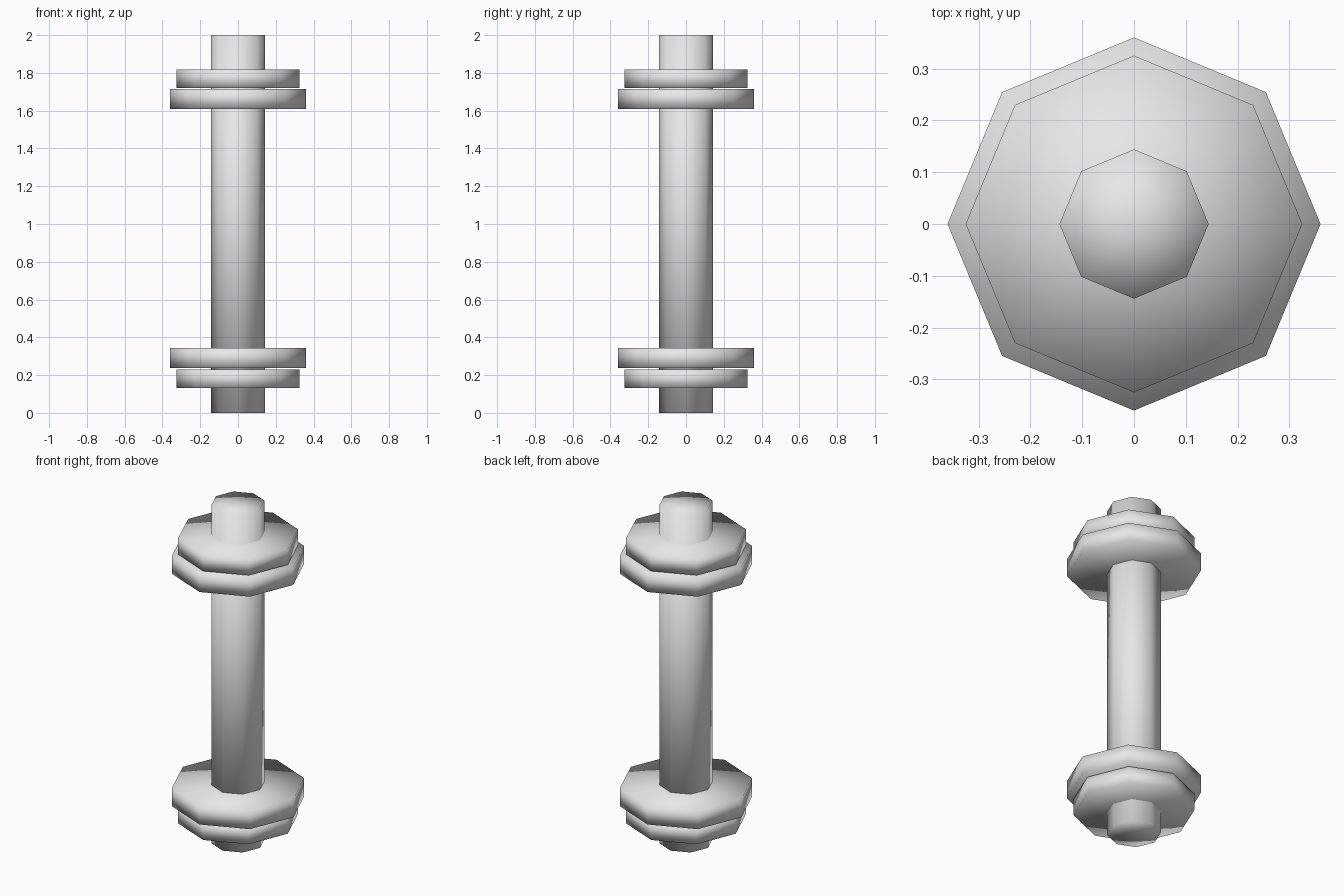
import bpy

if "Cube" in bpy.data.objects:
    bpy.data.objects.remove(bpy.data.objects["Cube"])

grey = bpy.data.materials.new("plain grey")
grey.diffuse_color = (0.8, 0.8, 0.8, 1)
grey.use_nodes = True
grey.node_tree.nodes["Principled BSDF"].inputs["Base Color"].default_value = grey.diffuse_color


def octagon(name, radius, bottom, top):
    """Eight-sided smooth prism with its corners on the x and y axes."""
    bpy.ops.mesh.primitive_cylinder_add(
        vertices=8, radius=radius, depth=top - bottom,
        end_fill_type='TRIFAN', location=(0, 0, (bottom + top) / 2))
    obj = bpy.context.object
    obj.name = name
    obj.data.materials.append(grey)
    bpy.ops.object.shade_smooth()
    return obj


# Central bar
octagon("bar", 0.144, 0.0, 2.0)

# Upper pair of plates
octagon("upper_outer_plate", 0.325, 1.72, 1.817)
octagon("upper_inner_plate", 0.36, 1.61, 1.715)

# Lower pair of plates
octagon("lower_inner_plate", 0.36, 0.237, 0.344)
octagon("lower_outer_plate", 0.325, 0.132, 0.23)
